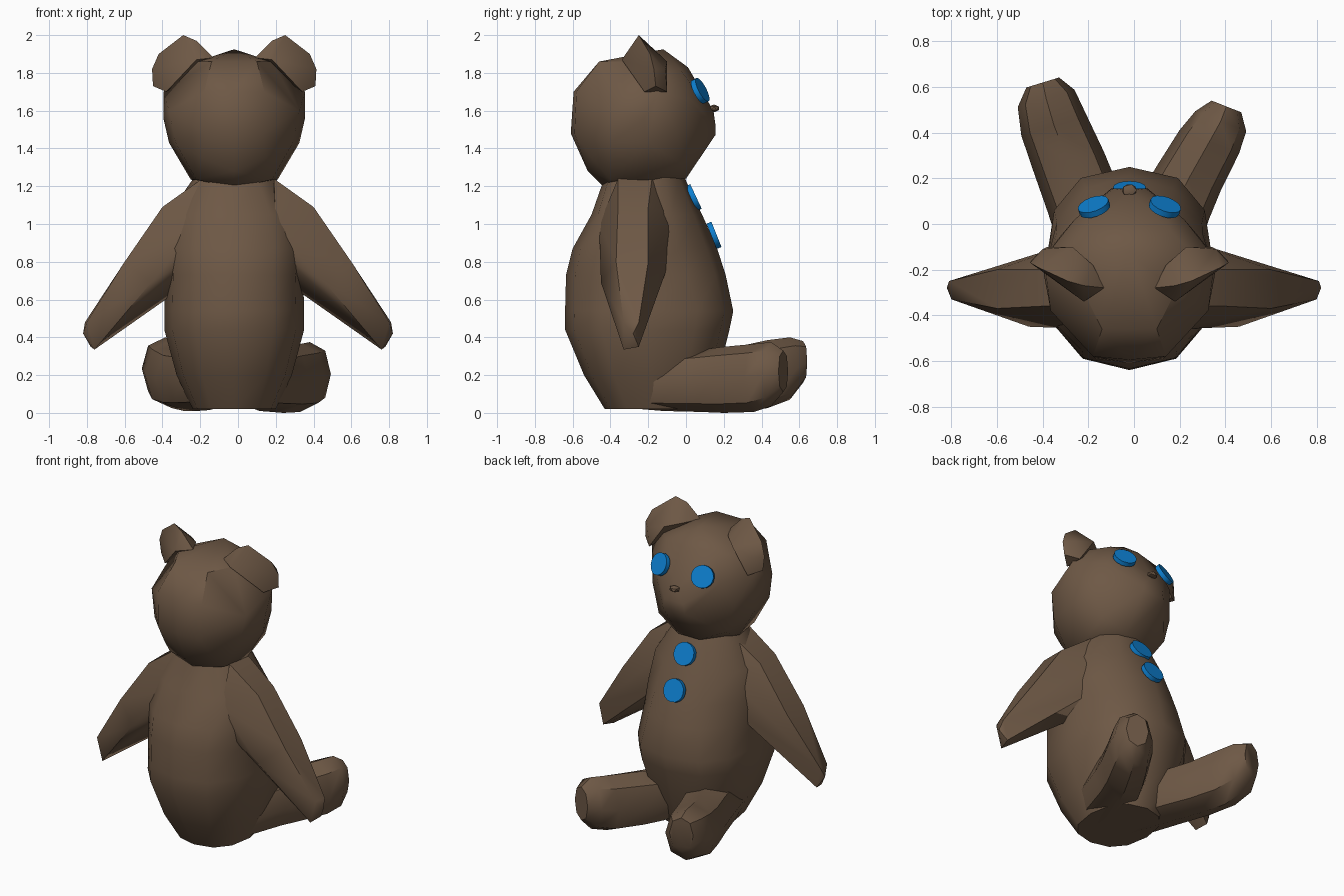
import bpy, bmesh, math
from mathutils import Vector

if "Cube" in bpy.data.objects:
    bpy.data.objects.remove(bpy.data.objects["Cube"])

CX = -0.02  # head and torso sit slightly off the centre line


def material(name, col):
    m = bpy.data.materials.new(name)
    m.diffuse_color = (*col, 1)
    m.use_nodes = True
    m.node_tree.nodes["Principled BSDF"].inputs["Base Color"].default_value = m.diffuse_color
    return m


BROWN = material("brown fur", (0.155, 0.098, 0.06))
BLUE = material("blue button", (0.004, 0.21, 0.62))


def finish(bm, name, mat, angle=42):
    bmesh.ops.recalc_face_normals(bm, faces=bm.faces)
    me = bpy.data.meshes.new(name)
    bm.to_mesh(me)
    bm.free()
    ob = bpy.data.objects.new(name, me)
    bpy.context.collection.objects.link(ob)
    me.materials.append(mat)
    bpy.ops.object.select_all(action='DESELECT')
    bpy.context.view_layer.objects.active = ob
    ob.select_set(True)
    bpy.ops.object.shade_smooth_by_angle(angle=math.radians(angle))
    return ob


def hull(name, pts):
    bm = bmesh.new()
    for p in pts:
        bm.verts.new(p)
    bmesh.ops.convex_hull(bm, input=bm.verts)
    junk = [v for v in bm.verts if not v.link_faces]
    bmesh.ops.delete(bm, geom=junk, context='VERTS')
    bmesh.ops.dissolve_limit(bm, angle_limit=math.radians(4), verts=bm.verts, edges=bm.edges)
    return finish(bm, name, BROWN)


def loft(name, rings):
    bm = bmesh.new()
    rows = [[bm.verts.new(p) for p in r] for r in rings]
    n = len(rows[0])
    for a, b in zip(rows, rows[1:]):
        for i in range(n):
            j = (i + 1) % n
            bm.faces.new((a[i], a[j], b[j], b[i]))
    bm.faces.new(rows[0])
    bm.faces.new(rows[-1])
    return finish(bm, name, BROWN)


def rounded(n, front, back):
    for i in range(n):
        a = 2 * math.pi * i / n
        c, s = math.cos(a), math.sin(a)
        power = front if s > 0 else back
        yield math.copysign(abs(c) ** power, c), math.copysign(abs(s) ** power, s)


# torso: z, half width, back y, front y, front roundness
torso = [(0.02, .22, -.43, .10, .9), (.2, .305, -.54, .17, .9), (.44, .37, -.64, .23, .8),
         (.54, .37, -.64, .25, .8), (.73, .365, -.635, .21, .95), (.87, .375, -.60, .165, 1.1),
         (1.05, .35, -.50, .085, 1.15), (1.25, .21, -.43, -.01, 1)]
loft("torso", [[(CX + c * w, (b + f) / 2 + s * (f - b) / 2, z)
                for c, s in rounded(12, p, .85)] for z, w, b, f, p in torso])

# head with tapered muzzle
head = [(0, -.12, 1.925), (.2, -.3, 1.86), (.12, -.46, 1.86), (.16, -.58, 1.7),
        (0, -.595, 1.7), (.15, -.59, 1.48), (0, -.61, 1.48), (0, -.52, 1.28),
        (.17, -.5, 1.35), (.345, -.38, 1.6), (.31, -.4, 1.43), (.375, -.15, 1.7),
        (.375, -.22, 1.56), (.345, -.2, 1.43), (.23, -.2, 1.235), (.2, -.40, 1.235),
        (0, -.43, 1.19), (.3, -.05, 1.5), (.24, -.03, 1.32), (.08, 0, 1.24),
        (.08, .155, 1.47), (.07, .155, 1.53), (0, .145, 1.6), (.24, .02, 1.66),
        (.16, .06, 1.69), (.18, -.03, 1.82), (.3, -.15, 1.8), (0, .01, 1.83)]
hull("head", [(CX + s * x, y, z) for s in (-1, 1) for x, y, z in head])

# ears and arms, mirrored
ear = [(.11, -.28, 1.88), (.2, -.34, 1.87), (.27, -.25, 2.0), (.2, -.27, 1.97),
       (.40, -.19, 1.9), (.435, -.17, 1.82), (.43, -.16, 1.73), (.36, -.22, 1.70),
       (.36, -.1, 1.7), (.38, -.11, 1.82), (.25, -.1, 1.86), (.16, -.18, 1.88)]
arm = [(.19, -.18, 1.24), (.19, -.36, 1.24), (.40, -.36, 1.09), (.40, -.2, 1.09),
       (.6, -.37, .8), (.6, -.2, .8), (.8, -.33, .48), (.81, -.25, .48),
       (.82, -.28, .42), (.78, -.25, .35), (.76, -.33, .335), (.46, -.45, .69),
       (.38, -.15, .85), (.44, -.14, .72), (.34, -.25, .63), (.2, -.44, .85),
       (.2, -.07, .85), (.2, -.46, 1.0), (.2, -.06, 1.05)]
for side, s in (("left", -1), ("right", 1)):
    hull(side + "_ear", [(CX + s * x, y, z) for x, y, z in ear])
    hull(side + "_arm", [(s * x, y, z) for x, y, z in arm])


# legs: ring centre, half width, half height
def leg(name, rings):
    a, b = Vector(rings[0][0]), Vector(rings[-1][0])
    d = b - a
    across = Vector((d.y, -d.x, 0)).normalized()
    out = []
    for c, w, h in rings:
        out.append([Vector(c) + across * (p * w) + Vector((0, 0, q * h))
                    for p, q in rounded(8, .9, .9)])
    loft(name, out)


leg("left_leg", [((-.10, -.36, .13), .10, .10), ((-.15, -.12, .17), .165, .155),
                 ((-.22, .1, .175), .165, .165),
                 ((-.285, .27, .18), .16, .17), ((-.35, .43, .205), .15, .18),
                 ((-.385, .55, .235), .13, .165), ((-.40, .62, .27), .075, .11)])
leg("right_leg", [((.06, -.36, .13), .10, .10), ((.115, -.12, .165), .16, .155),
                  ((.18, .08, .17), .16, .165), ((.24, .2, .175), .15, .175),
                  ((.33, .36, .185), .14, .18),
                  ((.38, .45, .205), .12, .17), ((.405, .515, .22), .07, .11)])


# flat round eyes and chest buttons
def disc(name, loc, normal, r=.07):
    bm = bmesh.new()
    rot = Vector(normal).to_track_quat('Z', 'Y').to_matrix().to_4x4()
    rot.translation = loc
    bmesh.ops.create_cone(bm, cap_ends=True, segments=16, radius1=r, radius2=r,
                          depth=.028, matrix=rot)
    finish(bm, name, BLUE)


disc("left_eye", (CX - .155, .075, 1.705), (-.3, .85, .45))
disc("right_eye", (CX + .155, .075, 1.705), (.3, .85, .45))
disc("upper_button", (CX, .04, 1.14), (0, .9, .42), .072)
disc("lower_button", (CX, .148, .94), (0, .9, .36), .072)

# nose
bm = bmesh.new()
bmesh.ops.create_icosphere(bm, subdivisions=1, radius=.03)
for v in bm.verts:
    v.co = Vector((v.co.x * 1.2 + CX, v.co.y + .148, v.co.z * .7 + 1.612))
finish(bm, "nose", BROWN)
